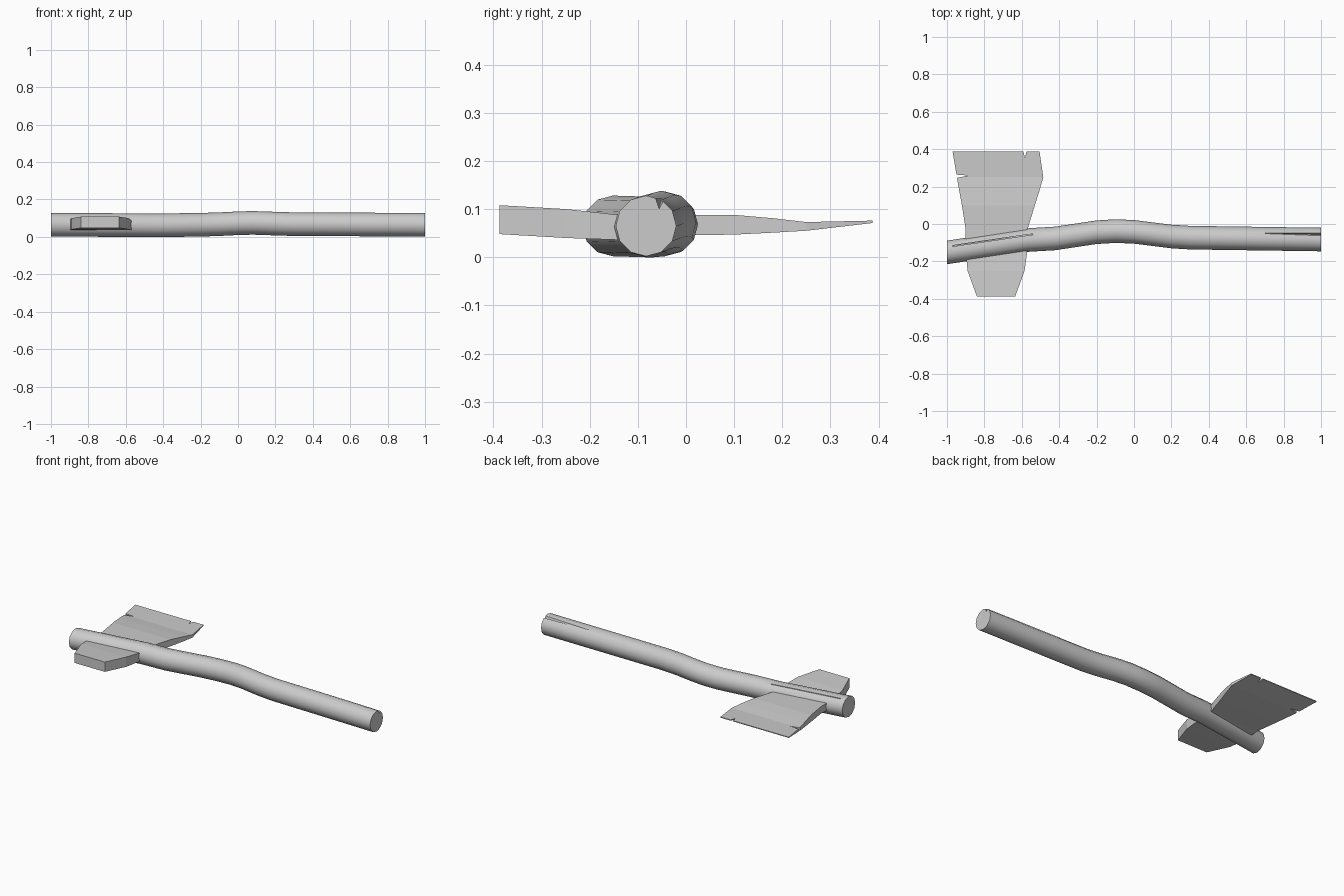
import bpy, bmesh, math

cube = bpy.data.objects.get("Cube")
if cube:
    bpy.data.objects.remove(cube, do_unlink=True)

grey = bpy.data.materials.new("plain grey")
grey.use_nodes = True
grey.diffuse_color = (0.6, 0.6, 0.6, 1)
grey.node_tree.nodes["Principled BSDF"].inputs["Base Color"].default_value = (0.6, 0.6, 0.6, 1)


def make(name, bm):
    bmesh.ops.recalc_face_normals(bm, faces=bm.faces)
    mesh = bpy.data.meshes.new(name)
    bm.to_mesh(mesh)
    bm.free()
    obj = bpy.data.objects.new(name, mesh)
    mesh.materials.append(grey)
    bpy.context.collection.objects.link(obj)
    return obj


def loft(name, rings):
    """Skin a row of equal closed rings and cap both ends."""
    bm = bmesh.new()
    rows = [[bm.verts.new(p) for p in ring] for ring in rings]
    n = len(rows[0])
    for a, b in zip(rows, rows[1:]):
        for i in range(n):
            j = (i + 1) % n
            bm.faces.new((a[i], a[j], b[j], b[i]))
    bm.faces.new(rows[0])
    bm.faces.new(rows[-1])
    return make(name, bm)


def cut(target, name, outline, low, high):
    """Cut a prism with the given plan outline out of the target."""
    cutter = loft(name, [[(x, y, z) for x, y in outline] for z in (low, high)])
    subtract(target, cutter)


def subtract(target, cutter):
    cutter.hide_render = True
    cutter.hide_set(True)
    mod = target.modifiers.new(cutter.name, 'BOOLEAN')
    mod.operation = 'DIFFERENCE'
    mod.solver = 'EXACT'
    mod.object = cutter


# Bent handle: x, centre y, centre z along its length
path = [(-1, -.152, .065), (-.57, -.086, .063), (-.42, -.077, .062),
        (-.2, -.044, .065), (-.1, -.038, .068), (0, -.042, .073), (.08, -.052, .075),
        (.2, -.067, .071), (.3, -.073, .068), (1, -.083, .065)]
RADIUS, SIDES = .063, 12
handle = loft("handle", [
    [(x, y + RADIUS * math.sin(2 * math.pi * i / SIDES),
      z + RADIUS * math.cos(2 * math.pi * i / SIDES)) for i in range(SIDES)]
    for x, y, z in path])

# Split at the grip end, and a long thin crack beside the head
split = bmesh.new()
tip = [split.verts.new(p) for p in
       [(.68, -.05, .121), (1.01, -.035, .14), (1.01, -.069, .14), (1.01, -.056, .1)]]
for i in range(4):
    split.faces.new([v for k, v in enumerate(tip) if k != i])
subtract(handle, make("split_cutter", split))
cut(handle, "crack_cutter", [(-.97, -.12), (-.54, -.057), (-.54, -.052), (-.97, -.115)], .108, .2)

# Axe head: y, left x, right x, bottom z, top z from poll to cutting edge
stations = [(-.387, -.84, -.635, .048, .108), (-.25, -.89, -.585, .04, .1),
            (-.14, -.9, -.57, .036, .088), (-.03, -.9, -.57, .045, .088),
            (.1, -.92, -.53, .047, .088), (.18, -.935, -.505, .051, .081),
            (.25, -.947, -.485, .055, .073), (.387, -.97, -.505, .071, .076)]
head = loft("axe_head", [[(a, y, lo), (b, y, lo), (b, y, hi), (a, y, hi)]
                         for y, a, b, lo, hi in stations])

# Chips in the blade
cut(head, "edge_chip_cutter", [(-.594, .4), (-.583, .352), (-.572, .4)], 0, .2)
cut(head, "side_chip_cutter", [(-1, .236), (-.885, .259), (-1, .268)], 0, .2)

# Smooth handle keeps its cap and split edges sharp
bpy.ops.object.select_all(action='DESELECT')
handle.select_set(True)
bpy.context.view_layer.objects.active = handle
bpy.ops.object.shade_smooth_by_angle(angle=math.radians(35))
